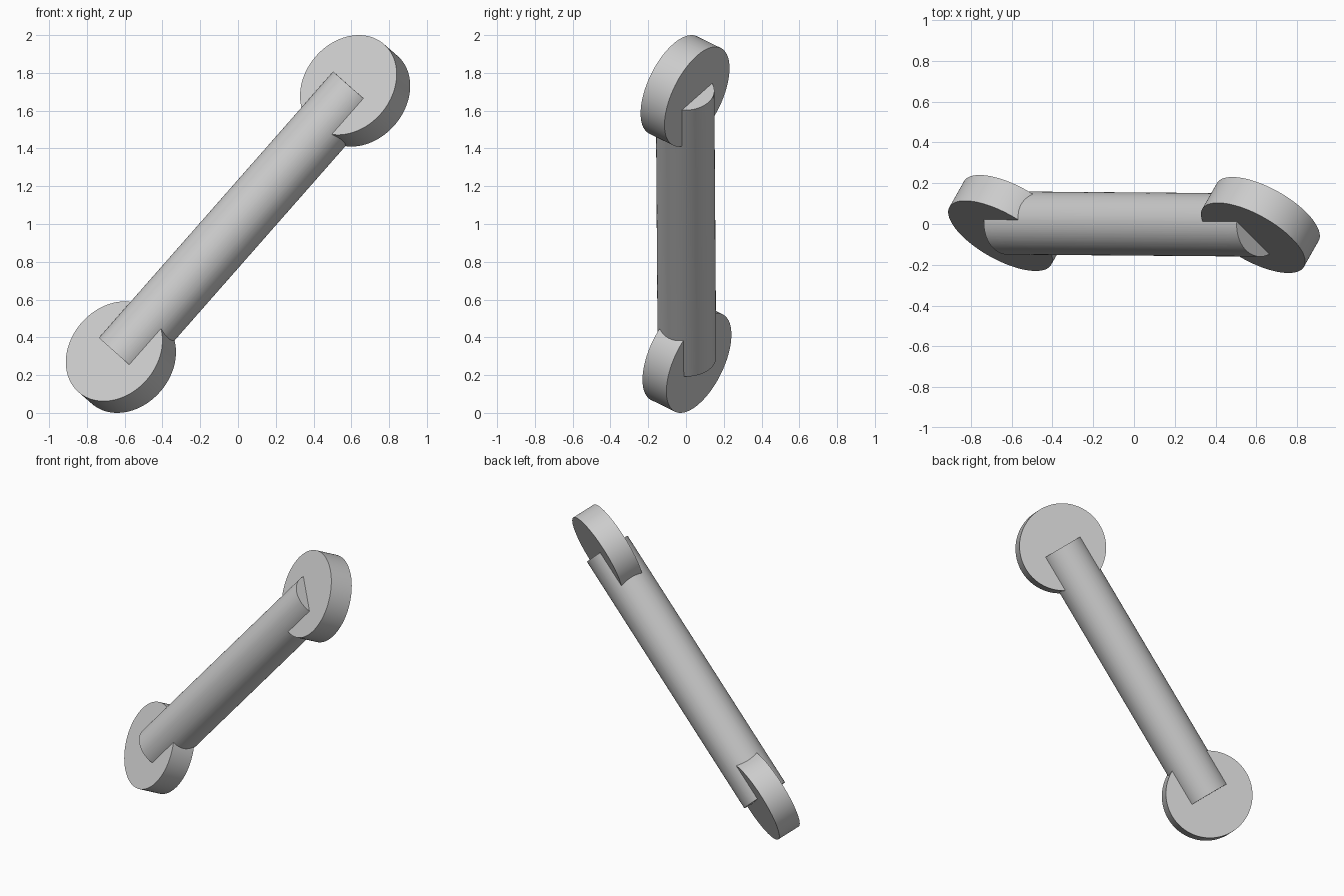
import bpy
import math
from mathutils import Vector, Matrix

cube = bpy.data.objects.get("Cube")
if cube:
    bpy.data.objects.remove(cube, do_unlink=True)

# Key dimensions
TOP = Vector((0.62, -0.005, 1.705))
BOTTOM = Vector((-0.62, 0.005, 0.295))
RING_R, RING_T, BORE_R, ROD_R = 0.287, 0.158, 0.12, 0.155
along = (TOP - BOTTOM).normalized()
axis = Vector((0.453, 0.80, -0.393))
axis = (axis - along * axis.dot(along)).normalized()

steel = bpy.data.materials.new("grey steel")
steel.use_nodes = True
grey = (0.6, 0.6, 0.6, 1)
steel.diffuse_color = grey
steel.node_tree.nodes["Principled BSDF"].inputs["Base Color"].default_value = grey


def cylinder(name, center, direction, radius, length, sides=96):
    """Solid cylinder centred on a point, lying along a direction."""
    side = along.cross(axis)
    other = side.cross(direction)
    turn = Matrix((side, other, direction)).transposed().to_4x4()
    bpy.ops.mesh.primitive_cylinder_add(vertices=sides, radius=radius, depth=length)
    obj = bpy.context.object
    obj.name = name
    obj.data.transform(Matrix.Translation(center) @ turn)
    obj.data.materials.append(steel)
    return obj


def combine(target, tool, operation):
    """Apply a boolean and discard the tool."""
    mod = target.modifiers.new(operation.lower(), "BOOLEAN")
    mod.operation = operation
    mod.solver = "EXACT"
    mod.object = tool
    bpy.context.view_layer.objects.active = target
    bpy.ops.object.modifier_apply(modifier=mod.name)
    bpy.data.objects.remove(tool, do_unlink=True)


# Rod running from one eye centre to the other
link = cylinder("connecting_link", (TOP + BOTTOM) / 2, along, ROD_R, (TOP - BOTTOM).length)

# Eye discs at both ends, then the bores through disc and rod
for name, center in (("upper", TOP), ("lower", BOTTOM)):
    combine(link, cylinder(name + "_eye", center, axis, RING_R, RING_T), "UNION")
for name, center in (("upper", TOP), ("lower", BOTTOM)):
    combine(link, cylinder(name + "_bore", center, axis, BORE_R, 1.0), "DIFFERENCE")

# Smooth round walls with crisp edges
bpy.ops.object.select_all(action="DESELECT")
link.select_set(True)
bpy.context.view_layer.objects.active = link
bpy.ops.object.shade_smooth_by_angle(angle=math.radians(30))
